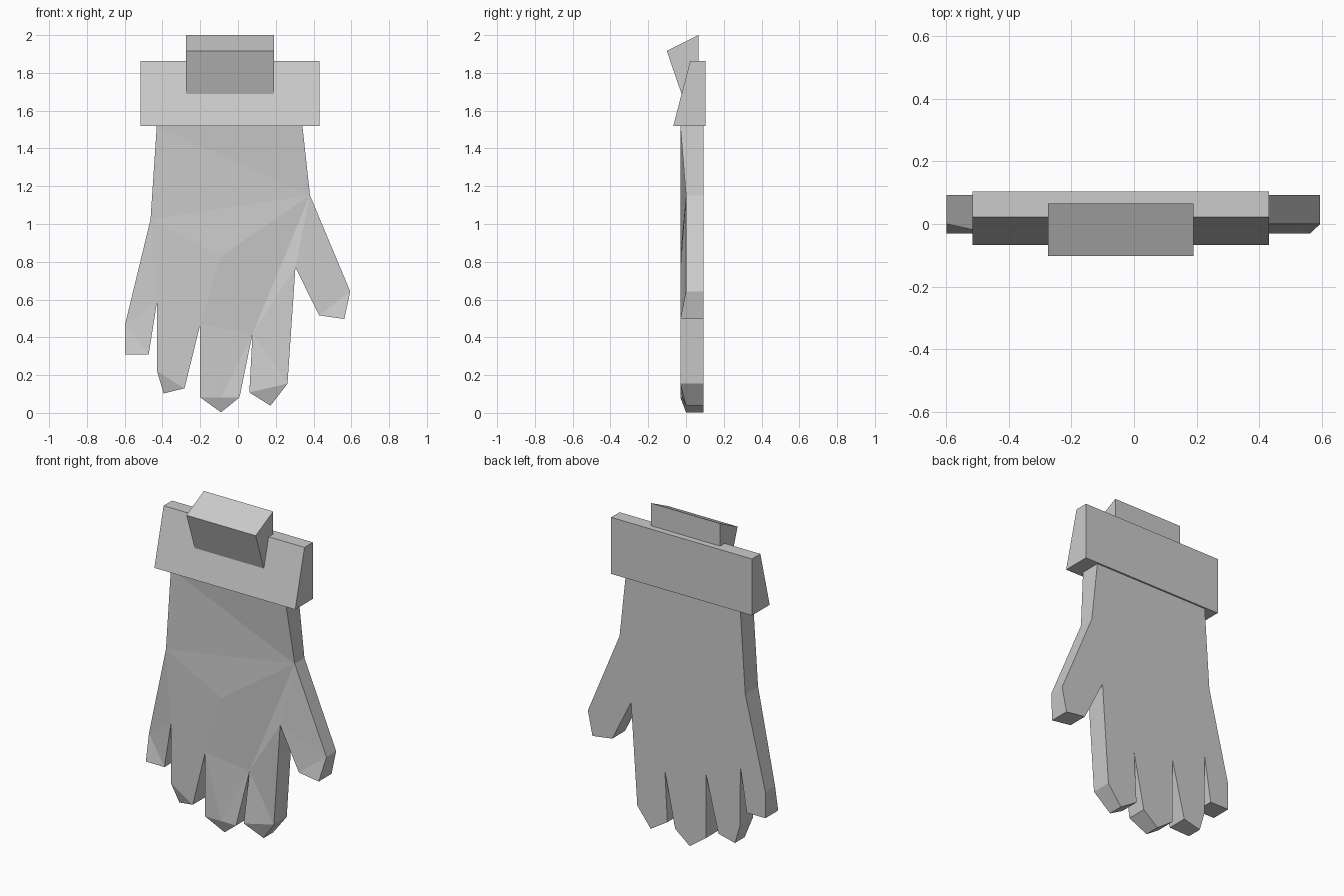
import bpy
from mathutils import Vector
from mathutils.geometry import delaunay_2d_cdt

if "Cube" in bpy.data.objects:
    bpy.data.objects.remove(bpy.data.objects["Cube"])


def make_object(name, verts, faces):
    mesh = bpy.data.meshes.new(name)
    mesh.from_pydata(verts, [], faces)
    mesh.update()
    obj = bpy.data.objects.new(name, mesh)
    bpy.context.collection.objects.link(obj)
    return obj


def extrude_x(name, profile, x0, x1):
    """Solid bar from a clockwise (y, z) profile."""
    n = len(profile)
    verts = [(x, y, z) for x in (x0, x1) for y, z in profile]
    faces = [list(range(n)), list(range(2 * n - 1, n - 1, -1))]
    faces += [(i, i + n, (i + 1) % n + n, (i + 1) % n) for i in range(n)]
    return make_object(name, verts, [f[::-1] for f in faces])


F, S, BACK = -0.03, 0.0, 0.093  # raised front, sunken front, back plane

# Hand outline, counter-clockwise: (x, z, front depth)
outline = [
    (-0.43, 1.52, F), (-0.463, 1.025, F),
    (-0.598, 0.468, S), (-0.598, 0.308, F), (-0.473, 0.308, F),   # little finger
    (-0.43, 0.58, F), (-0.428, 0.22, F), (-0.394, 0.103, S), (-0.283, 0.13, F),
    (-0.2, 0.468, F), (-0.2, 0.082, F), (-0.09, 0.003, S), (0.008, 0.082, F),
    (0.077, 0.42, S), (0.06, 0.108, F), (0.172, 0.038, S), (0.262, 0.155, F),
    (0.304, 0.77, F), (0.43, 0.516, F), (0.563, 0.497, F), (0.594, 0.643, S),  # thumb
    (0.381, 1.152, S), (0.341, 1.52, F),
]
n = len(outline)
points = outline + [(-0.09, 0.83, F), (-0.09, 0.082, F)]  # palm and fingertip creases

# Faceted front: triangulate the outline with the fold lines as fixed edges
folds = [(0, 21), (1, 21), (1, 23), (21, 23), (23, 5), (23, 9), (23, 13), (21, 13), (17, 21)]
rim = [(i, (i + 1) % n) for i in range(n)]
co, _, tris, orig, _, _ = delaunay_2d_cdt(
    [Vector((x, z)) for x, z, _ in points], rim + folds, [list(range(n))], 1, 1e-5)
faces = [[orig[i][0] for i in t] for t in tris]

# Back and side walls of the hand
m = len(points)
verts = [(x, y, z) for x, z, y in points] + [(x, BACK, z) for x, z, _ in outline]
faces.append([m + i for i in reversed(range(n))])
faces += [(j, i, m + i, m + j) for i, j in rim]
make_object("glove_hand", verts, faces)

# Sloped cuff and wedge-shaped tab at the wrist
extrude_x("cuff", [(-0.067, 1.52), (0.022, 1.863), (0.103, 1.863), (0.103, 1.52)], -0.515, 0.431)
extrude_x("wrist_tab", [(-0.102, 1.917), (0.066, 2.0), (0.066, 1.62), (0.0, 1.62)], -0.275, 0.19)
